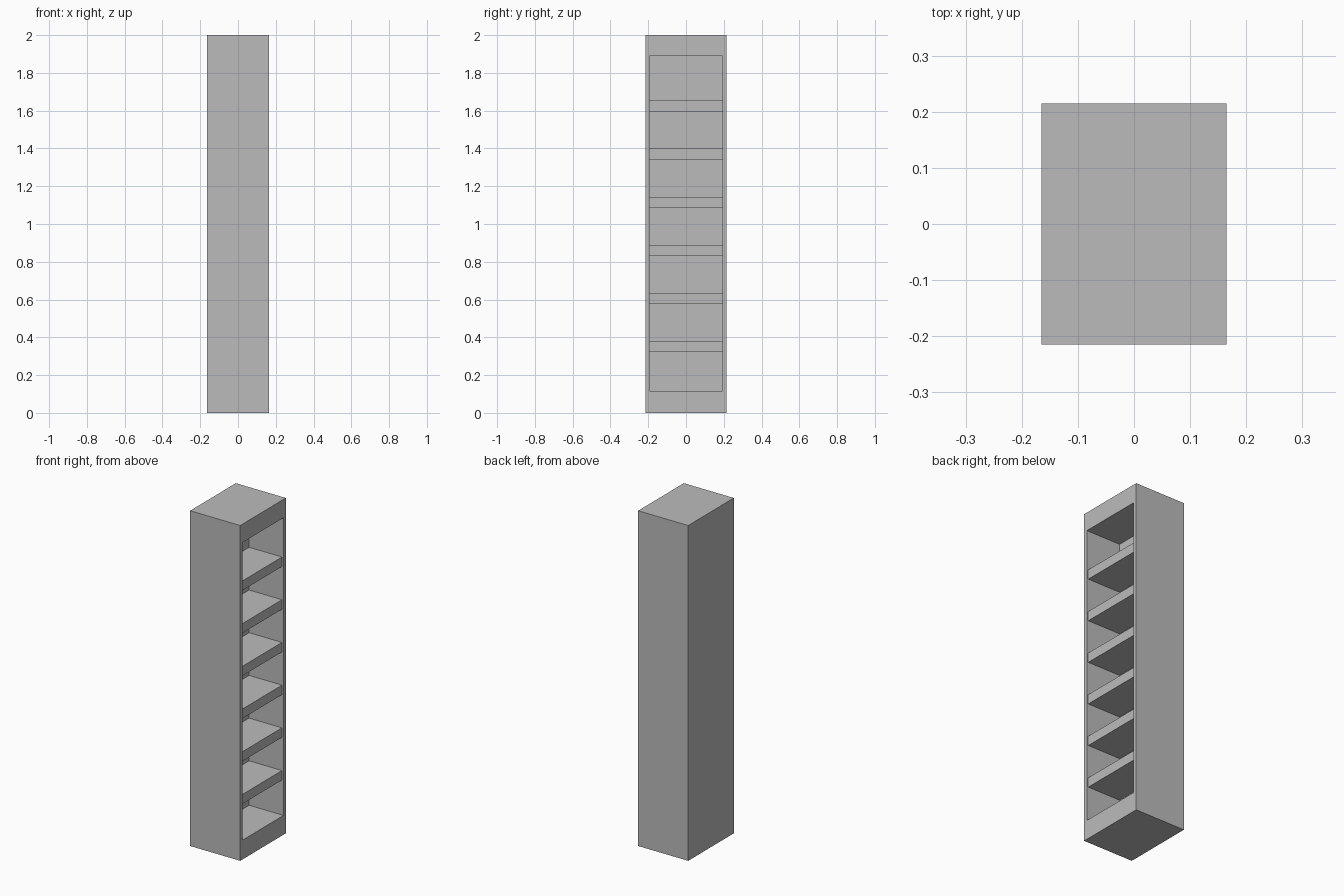
import bpy
import bmesh
from mathutils import Matrix, Vector

default = bpy.data.objects.get("Cube")
if default:
    bpy.data.objects.remove(default, do_unlink=True)

WIDTH, DEPTH, HEIGHT = 0.33, 0.43, 2.0
OPEN_HALF, OPEN_LOW, OPEN_HIGH = 0.193, 0.115, 1.89
BACK_X = -0.062
SHELF_FRONT_X = 0.155
SHELF_COUNT, SHELF_THICK = 6, 0.057
FIRST_SHELF, SHELF_STEP = 0.323, 0.2547

grey = bpy.data.materials.new("plain grey")
grey.use_nodes = True
colour = (0.5, 0.5, 0.5, 1)
grey.diffuse_color = colour
grey.node_tree.nodes["Principled BSDF"].inputs["Base Color"].default_value = colour


def add_box(bm, low, high):
    low, high = Vector(low), Vector(high)
    place = Matrix.Translation((low + high) / 2) @ Matrix.Diagonal((*(high - low), 1))
    bmesh.ops.create_cube(bm, size=1, matrix=place)


def finish(bm, name):
    bm.normal_update()
    mesh = bpy.data.meshes.new(name)
    bm.to_mesh(mesh)
    bm.free()
    mesh.materials.append(grey)
    obj = bpy.data.objects.new(name, mesh)
    bpy.context.collection.objects.link(obj)


# Cabinet: a solid block with a recess pushed into its open side
bm = bmesh.new()
add_box(bm, (-WIDTH / 2, -DEPTH / 2, 0), (WIDTH / 2, DEPTH / 2, HEIGHT))
bm.normal_update()
opening = max(bm.faces, key=lambda f: f.normal.x)
bmesh.ops.inset_region(bm, faces=[opening], thickness=0.02)
for v in opening.verts:
    v.co.y = OPEN_HALF if v.co.y > 0 else -OPEN_HALF
    v.co.z = OPEN_HIGH if v.co.z > HEIGHT / 2 else OPEN_LOW
back = bmesh.ops.extrude_discrete_faces(bm, faces=[opening])["faces"][0]
for v in back.verts:
    v.co.x = BACK_X
finish(bm, "cabinet")

# Shelves: evenly spaced, set slightly behind the opening
for i in range(SHELF_COUNT):
    z = FIRST_SHELF + i * SHELF_STEP
    bm = bmesh.new()
    add_box(bm, (BACK_X, -OPEN_HALF, z), (SHELF_FRONT_X, OPEN_HALF, z + SHELF_THICK))
    finish(bm, f"shelf_{i + 1}")
